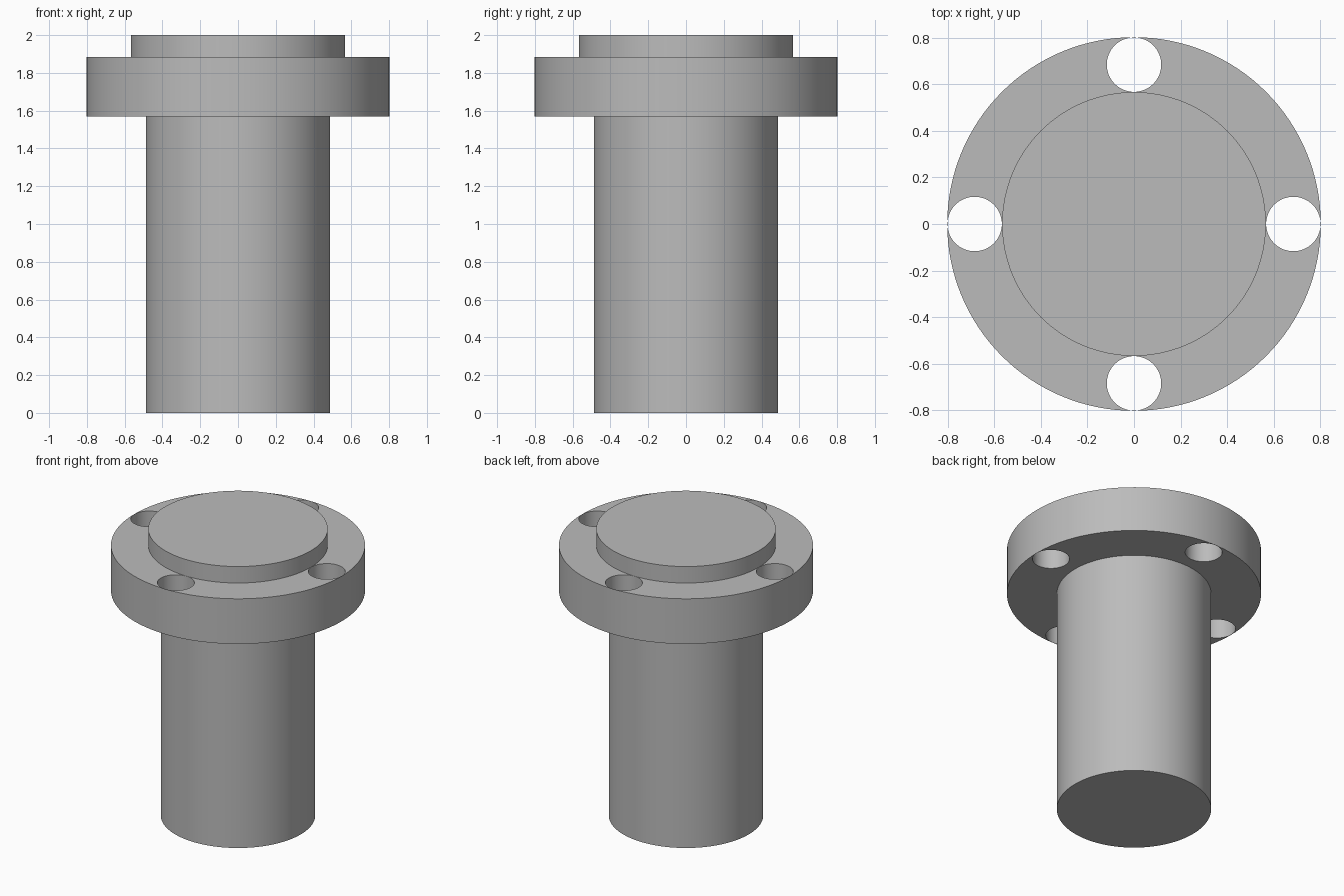
import bpy
import math

if "Cube" in bpy.data.objects:
    bpy.data.objects.remove(bpy.data.objects["Cube"], do_unlink=True)

# Plain grey metal
grey = bpy.data.materials.new("grey metal")
grey.use_nodes = True
colour = (0.5, 0.5, 0.5, 1)
grey.diffuse_color = colour
grey.node_tree.nodes["Principled BSDF"].inputs["Base Color"].default_value = colour

SHAFT_R, FLANGE_R, BOSS_R = 0.488, 0.803, 0.567
FLANGE_BOTTOM, FLANGE_TOP, TOP = 1.57, 1.885, 2.0
HOLE_R = 0.117
HOLE_CENTRE = (FLANGE_R + BOSS_R) / 2


def cylinder(name, radius, z0, z1, x=0, y=0, sides=128):
    bpy.ops.mesh.primitive_cylinder_add(
        vertices=sides, radius=radius, depth=z1 - z0, location=(x, y, (z0 + z1) / 2))
    obj = bpy.context.object
    obj.name = name
    obj.data.materials.append(grey)
    return obj


def smooth(obj):
    bpy.ops.object.select_all(action="DESELECT")
    obj.select_set(True)
    bpy.context.view_layer.objects.active = obj
    bpy.ops.object.shade_smooth_by_angle(angle=math.radians(30))


# Long shaft, bolt flange and raised boss
shaft = cylinder("shaft", SHAFT_R, 0, FLANGE_BOTTOM)
flange = cylinder("flange", FLANGE_R, FLANGE_BOTTOM, FLANGE_TOP)
boss = cylinder("boss", BOSS_R, FLANGE_TOP, TOP)

# Four bolt holes through the flange
for i in range(4):
    angle = i * math.pi / 2
    cutter = cylinder("bolt_hole_cutter", HOLE_R, FLANGE_BOTTOM - 0.1, FLANGE_TOP + 0.1,
                      HOLE_CENTRE * math.cos(angle), HOLE_CENTRE * math.sin(angle), 64)
    cut = flange.modifiers.new("bolt hole", "BOOLEAN")
    cut.operation = "DIFFERENCE"
    cut.solver = "EXACT"
    cut.object = cutter
    bpy.context.view_layer.objects.active = flange
    bpy.ops.object.modifier_apply(modifier=cut.name)
    bpy.data.objects.remove(cutter, do_unlink=True)

for part in (shaft, flange, boss):
    smooth(part)
